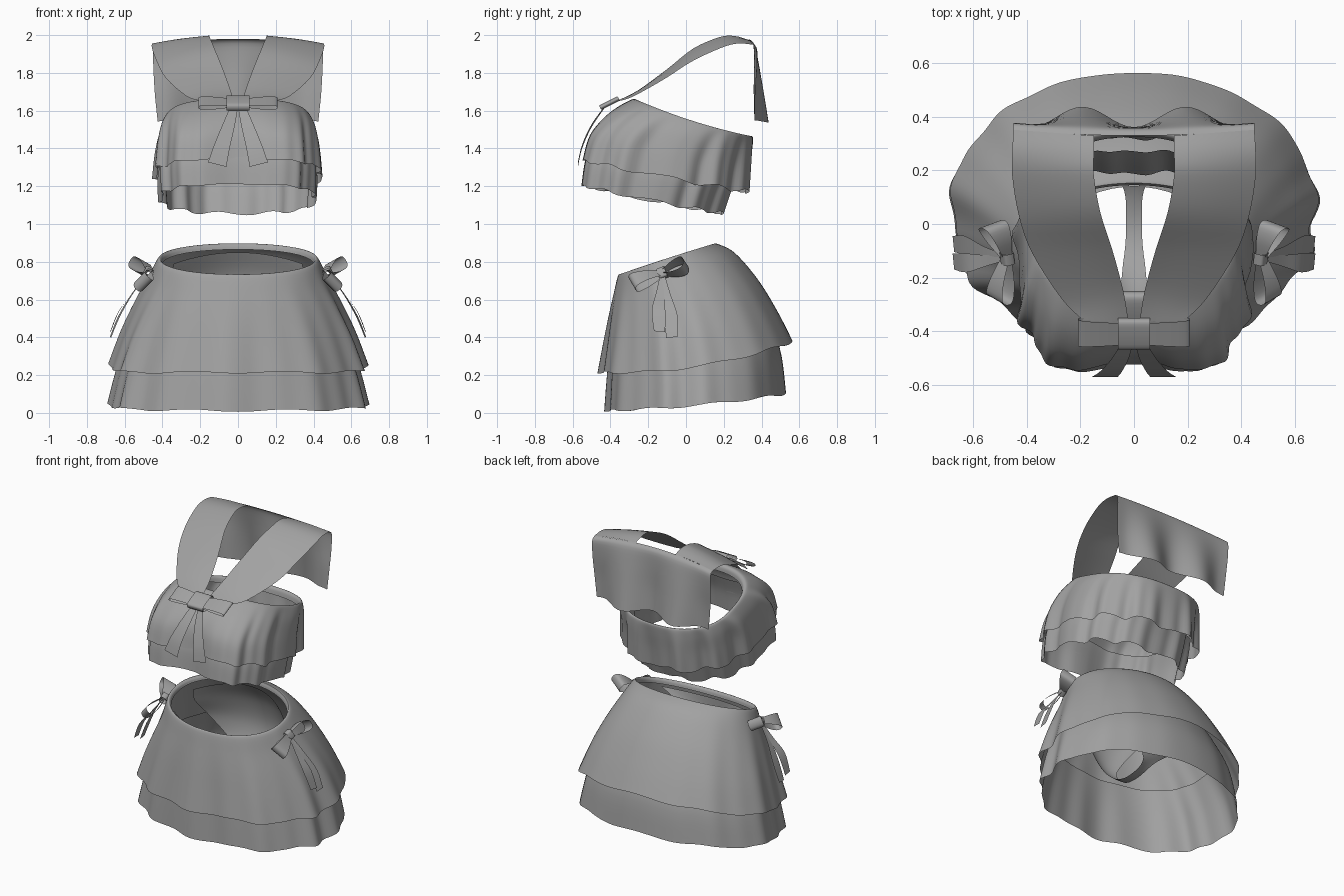
import bpy, math
from mathutils import Vector

if "Cube" in bpy.data.objects:
    bpy.data.objects.remove(bpy.data.objects["Cube"])

fabric = bpy.data.materials.new("grey_fabric")
fabric.diffuse_color = (0.36, 0.36, 0.36, 1)
fabric.use_nodes = True
fabric.node_tree.nodes["Principled BSDF"].inputs["Base Color"].default_value = fabric.diffuse_color


def make(name, verts, faces, angle=50):
    me = bpy.data.meshes.new(name)
    me.from_pydata([tuple(v) for v in verts], [], faces)
    me.materials.append(fabric)
    ob = bpy.data.objects.new(name, me)
    bpy.context.collection.objects.link(ob)
    bpy.ops.object.select_all(action='DESELECT')
    ob.select_set(True)
    bpy.context.view_layer.objects.active = ob
    bpy.ops.object.shade_smooth_by_angle(angle=math.radians(angle))
    return ob


def sheet(name, rows, closed=False):
    """Surface through rows of points."""
    n = len(rows[0])
    verts = [p for r in rows for p in r]
    faces = []
    for i in range(len(rows) - 1):
        for j in range(n if closed else n - 1):
            k = (j + 1) % n
            faces.append((i * n + j, (i + 1) * n + j, (i + 1) * n + k, i * n + k))
    return make(name, verts, faces)


def spline(keys, steps):
    """Catmull-Rom samples through tuples of numbers."""
    out = []
    k = [keys[0]] + list(keys) + [keys[-1]]
    for i in range(1, len(k) - 2):
        for s in range(steps):
            t = s / steps
            out.append([0.5 * (2 * b + (c - a) * t + (2 * a - 5 * b + 4 * c - d) * t * t
                               + (3 * b - a - 3 * c + d) * t ** 3)
                        for a, b, c, d in zip(k[i - 1], k[i], k[i + 1], k[i + 2])])
    out.append(list(keys[-1]))
    return out


def spow(v, p):
    return math.copysign(abs(v) ** p, v)


def garment(name, keys, fold, front_pow, back_pow, n=160, steps=5):
    """Closed loft; key = half width, front y, back y, front z, side z, back z, fold weight."""
    rows = []
    for rx, yf, yb, zf, zs, zb, w in spline(keys, steps):
        row = []
        for j in range(n):
            a = 2 * math.pi * j / n
            p = front_pow if math.sin(a) < 0 else back_pow
            c, t = spow(math.cos(a), p), spow(math.sin(a), p)
            f, dz = fold(a, t)
            f = 1 + f * w
            z = zs + (zb - zf) / 2 * t + ((zf + zb) / 2 - zs) * t * t
            row.append((rx * c * f, (yf + yb) / 2 + (yb - yf) / 2 * t * f, z + dz * w))
        rows.append(row)
    return sheet(name, rows, True)


def skirt_fold(a, t):
    amp = 0.003 + 0.02 * min(1, (1 - t) / 1.3)      # smooth at the back
    f = math.sin(11 * a + 1.3 * math.sin(3 * a)) + 0.45 * math.sin(19 * a + 1)
    return amp * f - 0.01, 0.006 * math.sin(9 * a)


def top_fold(a, t):
    d = a - 1.5 * math.pi
    calm = 1 - 0.8 * math.exp(-(d / 0.75) ** 2)     # flatter over the bust
    f = 0.036 * math.sin(11 * a + 1.2 * math.sin(2 * a)) + 0.016 * math.sin(23 * a + 2)
    dent = -0.16 * math.exp(-(d / 0.24) ** 2)       # between the bust lobes
    return calm * f + dent - 0.005, calm * 0.01 * math.sin(11 * a + 1)


# Skirt: outer layer with turned-in waist, and lower ruffle
garment("skirt_upper_layer", [
    (0.40, -0.335, 0.145, 0.70, 0.785, 0.865, 0),
    (0.405, -0.342, 0.15, 0.725, 0.81, 0.888, 0),
    (0.425, -0.36, 0.165, 0.725, 0.81, 0.895, 0),
    (0.475, -0.385, 0.26, 0.62, 0.71, 0.845, 0.2),
    (0.55, -0.41, 0.385, 0.50, 0.57, 0.70, 0.5),
    (0.62, -0.435, 0.49, 0.36, 0.42, 0.53, 0.8),
    (0.685, -0.46, 0.57, 0.215, 0.245, 0.375, 1)], skirt_fold, 0.92, 0.95)
garment("skirt_lower_layer", [
    (0.56, -0.39, 0.40, 0.42, 0.45, 0.55, 0.4),
    (0.635, -0.41, 0.50, 0.23, 0.25, 0.34, 0.8),
    (0.69, -0.425, 0.535, 0.012, 0.04, 0.10, 1)], skirt_fold, 0.92, 0.95)

# Underwear: rounded seat and front panel joined by a narrow strip
rows = []
for y, z, hw, bend, lift in spline([
        (0.14, 0.85, 0.34, 0.14, -0.06), (0.22, 0.72, 0.35, 0.19, -0.02),
        (0.26, 0.55, 0.31, 0.13, 0.02), (0.23, 0.40, 0.20, 0.04, 0.02),
        (0.15, 0.30, 0.05, 0, 0), (0.0, 0.25, 0.03, 0, 0),
        (-0.14, 0.28, 0.04, 0, 0), (-0.27, 0.40, 0.07, -0.02, 0.01),
        (-0.325, 0.56, 0.22, -0.08, 0.06), (-0.325, 0.69, 0.34, -0.11, 0.04)], 5):
    rows.append([(hw * u, y - bend * u * u, z + lift * u * u)
                 for u in [i / 8 - 1 for i in range(17)]])
sheet("underwear", rows)

# Top: outer ruffle with turned-in neckline, and lower ruffle
garment("top_upper_ruffle", [
    (0.355, -0.25, 0.325, 1.62, 1.51, 1.42, 0),
    (0.365, -0.26, 0.335, 1.655, 1.54, 1.455, 0),
    (0.385, -0.30, 0.355, 1.655, 1.54, 1.46, 0.05),
    (0.415, -0.43, 0.355, 1.585, 1.48, 1.40, 0.4),
    (0.43, -0.535, 0.345, 1.48, 1.38, 1.29, 0.8),
    (0.44, -0.58, 0.335, 1.345, 1.25, 1.17, 1)], top_fold, 0.66, 0.85)
garment("top_lower_ruffle", [
    (0.40, -0.515, 0.28, 1.45, 1.35, 1.26, 0.6),
    (0.415, -0.56, 0.24, 1.34, 1.25, 1.17, 0.8),
    (0.41, -0.58, 0.20, 1.21, 1.125, 1.055, 0.9)], top_fold, 0.66, 0.85)

# Collar straps: key = inner xyz, outer xyz
strap = spline([
    (0.02, -0.37, 1.645, 0.19, -0.36, 1.65),
    (0.04, -0.25, 1.71, 0.27, -0.28, 1.675),
    (0.08, -0.10, 1.82, 0.38, -0.11, 1.77),
    (0.125, 0.04, 1.93, 0.43, 0.03, 1.86),
    (0.15, 0.18, 1.99, 0.455, 0.18, 1.93),
    (0.15, 0.26, 1.995, 0.455, 0.27, 1.955),
    (0.15, 0.33, 1.975, 0.45, 0.352, 1.95)], 4)
for s, side in ((1, "right"), (-1, "left")):
    rows = []
    for p in strap:
        a, b = Vector(p[:3]), Vector(p[3:])
        row = [a.lerp(b, i / 8) for i in range(9)]
        rows.append([(s * v.x, v.y, v.z + 0.006 * math.sin(math.pi * i / 8))
                     for i, v in enumerate(row)])
    sheet("collar_strap_" + side, rows)

# Collar back flap, hanging with soft waves
rows = []
for y, z, hw, w in spline([(0.33, 1.98, 0.45, 0), (0.357, 1.955, 0.45, 0.05),
                           (0.372, 1.85, 0.448, 0.3), (0.385, 1.70, 0.44, 0.7),
                           (0.40, 1.55, 0.425, 1)], 4):
    row = []
    for i in range(33):
        u = i / 16 - 1
        wave = 0.038 * math.sin(math.pi * (2.2 * min(abs(u), 0.91) - 0.5))
        row.append((hw * u, y + w * wave + 0.022 * u * u * (1 - w),
                    z - 0.03 * u * u * max(0.0, 1 - w * 0.5) + 0.01 * w * math.cos(7 * u)))
    rows.append(row)
sheet("collar_back", rows)


def ribbon(name, keys, wdir, steps=4):
    """Flat band; key = x, y, z, half width, spread along wdir."""
    wd = Vector(wdir).normalized()
    rows = []
    for x, y, z, h in spline(keys, steps):
        c = Vector((x, y, z))
        rows.append([c - wd * h, c, c + wd * h])
    return sheet(name, rows)


def bow_loop(name, start, end, thick, h0, h1, wdir):
    """Flattened ribbon loop from the knot out to its end and back."""
    a, b = Vector(start), Vector(end)
    up = (b - a).cross(Vector(wdir)).normalized() * thick
    keys = []
    for t, o in ((0, 0.2), (0.5, 0.9), (0.9, 0.9), (1, 0), (0.9, -0.9), (0.5, -0.9), (0, -0.2)):
        keys.append((*(a.lerp(b, t) + up * o), h0 + (h1 - h0) * t))
    return ribbon(name, keys, wdir)


def knot(name, center, along, wdir, half_len, half_wid, thick):
    """Small rounded band wrapped around the bow middle."""
    c, d, w = Vector(center), Vector(along).normalized(), Vector(wdir).normalized()
    n = d.cross(w)
    rows = []
    for u in (-1, 1):
        rows.append([c + d * u * half_len + w * half_wid * spow(math.cos(t), 0.5)
                     + n * thick * spow(math.sin(t), 0.5)
                     for t in [2 * math.pi * i / 20 for i in range(20)]])
    return sheet(name, rows, True)


# Front bow on the collar
tilt = (0, 0.9, 0.45)
knot("front_bow_knot", (0, -0.41, 1.64), (1, 0, 0), tilt, 0.06, 0.062, 0.022)
for s, side in ((1, "right"), (-1, "left")):
    bow_loop("front_bow_loop_" + side, (s * 0.03, -0.41, 1.64), (s * 0.21, -0.405, 1.64),
             0.013, 0.045, 0.055, tilt)
    ribbon("front_bow_tail_" + side, [
        (s * 0.02, -0.43, 1.62, 0.02), (s * 0.05, -0.50, 1.52, 0.032),
        (s * 0.085, -0.55, 1.41, 0.042), (s * 0.11, -0.572, 1.315, 0.05)], (1, 0, s * 0.25))

# Side bows on the skirt waist
for s, side in ((1, "right"), (-1, "left")):
    k = (s * 0.475, -0.125, 0.74)
    knot("side_bow_knot_" + side, k, (s * 0.1, 0.9, 0.35), (s * -0.4, -0.3, 0.85), 0.022, 0.03, 0.022)
    bow_loop("side_bow_back_loop_" + side, k, (s * 0.53, 0.0, 0.785), 0.035, 0.02, 0.05,
             (s * 0.8, -0.3, 0.45))
    bow_loop("side_bow_front_loop_" + side, k, (s * 0.505, -0.285, 0.685), 0.03, 0.02, 0.05,
             (s * -0.6, -0.35, 0.6))
    for tag, dy, dz in (("a", 0.03, 0.0), ("b", -0.035, 0.03)):
        ribbon("side_bow_tail_%s_%s" % (tag, side), [
            (s * 0.485, -0.125, 0.73, 0.012), (s * 0.56, -0.12 + dy * 0.5, 0.63, 0.022),
            (s * 0.63, -0.11 + dy, 0.51 + dz, 0.036), (s * 0.675, -0.105 + dy, 0.40 + dz, 0.03)],
            (s * 0.1, 1, dy * 3))
